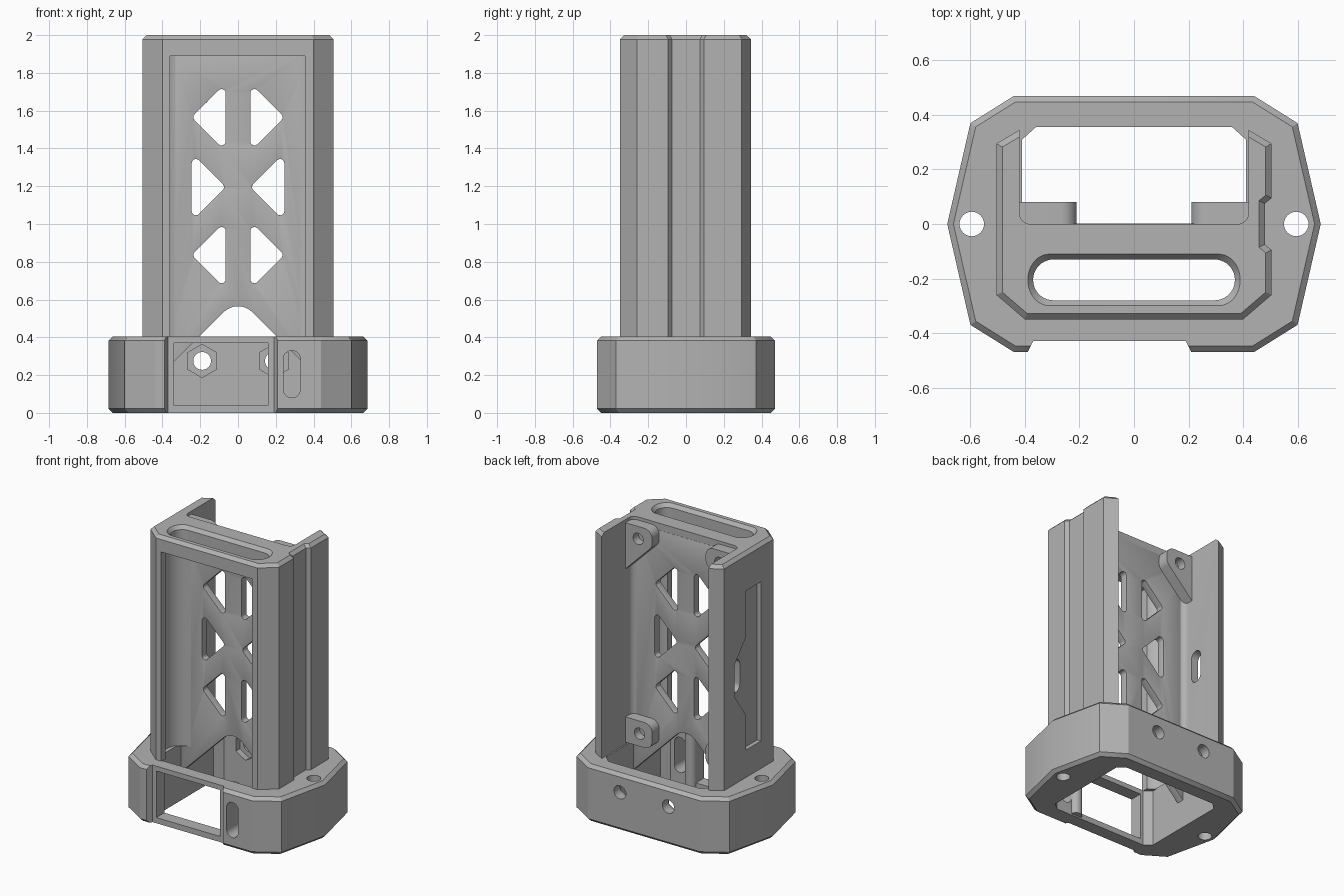
import bpy, bmesh, math
from mathutils import Vector

if "Cube" in bpy.data.objects:
    bpy.data.objects.remove(bpy.data.objects["Cube"])

grey = bpy.data.materials.new("grey_plastic")
grey.diffuse_color = (0.45, 0.45, 0.45, 1)
grey.use_nodes = True
grey.node_tree.nodes["Principled BSDF"].inputs["Base Color"].default_value = grey.diffuse_color


def fillet(pts, r, n=7):
    """Round every corner of a 2D polygon with radius r."""
    out = []
    for i, p in enumerate(pts):
        p = Vector(p)
        a = (Vector(pts[i - 1]) - p).normalized()
        b = (Vector(pts[(i + 1) % len(pts)]) - p).normalized()
        half = a.angle(b) / 2
        centre = p + (a + b).normalized() * (r / math.sin(half))
        t = r / math.tan(half)
        s, e = p + a * t - centre, p + b * t - centre
        sweep = s.angle_signed(e)
        for k in range(n + 1):
            ang = -sweep * k / n
            c, w = math.cos(ang), math.sin(ang)
            out.append((centre.x + s.x * c - s.y * w, centre.y + s.x * w + s.y * c))
    return out


def rect(x0, x1, y0, y1):
    return [(x0, y0), (x1, y0), (x1, y1), (x0, y1)]


def ngon(cx, cy, r, n, start=0.0):
    return [(cx + r * math.cos(start + 2 * math.pi * k / n),
             cy + r * math.sin(start + 2 * math.pi * k / n)) for k in range(n)]


def prism(name, pts, a, b, axis="z", grow=(1, 1), chamfer=()):
    """Extrude a 2D profile from a to b; grow scales the far end about its middle."""
    place = {"z": lambda u, v, w: (u, v, w), "y": lambda u, v, w: (u, w, v),
             "x": lambda u, v, w: (w, u, v)}[axis]
    cu = (min(p[0] for p in pts) + max(p[0] for p in pts)) / 2
    cv = (min(p[1] for p in pts) + max(p[1] for p in pts)) / 2
    bm = bmesh.new()
    lo = [bm.verts.new(place(u, v, a)) for u, v in pts]
    hi = [bm.verts.new(place(cu + (u - cu) * grow[0], cv + (v - cv) * grow[1], b)) for u, v in pts]
    caps = {"low": bm.faces.new(lo), "high": bm.faces.new(hi)}
    for i in range(len(pts)):
        j = (i + 1) % len(pts)
        bm.faces.new((lo[i], lo[j], hi[j], hi[i]))
    bmesh.ops.recalc_face_normals(bm, faces=bm.faces[:])
    edges = [e for c in chamfer for e in caps[c].edges]
    if edges:
        bmesh.ops.bevel(bm, geom=edges, offset=0.022, segments=1, affect="EDGES")
    me = bpy.data.meshes.new(name)
    bm.to_mesh(me)
    bm.free()
    me.materials.append(grey)
    ob = bpy.data.objects.new(name, me)
    bpy.context.collection.objects.link(ob)
    return ob


def apply_mod(ob, mod):
    bpy.context.view_layer.objects.active = ob
    bpy.ops.object.modifier_apply(modifier=mod.name)


def cut(ob, cutters):
    for c in cutters:
        m = ob.modifiers.new("cut", "BOOLEAN")
        m.operation, m.solver, m.object = "DIFFERENCE", "EXACT", c
        apply_mod(ob, m)
        bpy.data.objects.remove(c)


def smooth(ob):
    bpy.ops.object.select_all(action="DESELECT")
    ob.select_set(True)
    bpy.context.view_layer.objects.active = ob
    bpy.ops.object.shade_smooth_by_angle(angle=math.radians(27))


# Base housing: chamfered eight-sided ring with a pointed side on each end
half = [(0.60, -0.37), (0.685, 0), (0.60, 0.37), (0.44, 0.47)]
outline = [(0.44, -0.47)] + half + [(-x, y) for x, y in reversed(half)] + [(-0.44, -0.47)]
base = prism("base_housing", outline, 0, 0.405, chamfer=("low", "high"))
cavity = [(-0.41, -0.30), (-0.36, -0.34), (0.36, -0.34), (0.41, -0.30),
          (0.41, 0.31), (0.36, 0.355), (-0.36, 0.355), (-0.41, 0.31)]
cutters = [
    prism("cavity", cavity, -0.1, 0.5),
    prism("front_recess", [(-0.405, -0.5), (-0.37, -0.43), (0.19, -0.43), (0.225, -0.5)], -0.1, 0.5),
    prism("front_window", rect(-0.34, 0.16, 0.04, 0.37), -0.6, -0.2, "y"),
    prism("front_slot", fillet(rect(0.24, 0.33, 0.08, 0.33), 0.0449), -0.6, -0.2, "y"),
]
for s in (-1, 1):
    cutters += [
        prism("screw_hole", ngon(s * 0.595, 0, 0.045, 32), -0.1, 0.5),
        prism("back_hole", ngon(s * 0.19, 0.275, 0.047, 32), 0.3, 0.6, "y"),
        prism("nut_pocket", ngon(s * 0.19, 0.275, 0.088, 6, math.pi / 2), 0.3, 0.40, "y"),
    ]
cut(base, cutters)

# Round post behind the front wall, between window and slot
post = prism("inner_post", ngon(0.2, -0.345, 0.042, 32), 0.01, 0.39)

# Tower shell: open front and back, cap on the front half, groove down the right side
tower = prism("tower_shell", [
    (-0.505, -0.26), (-0.40, -0.35), (0.40, -0.35), (0.505, -0.26),
    (0.505, -0.095), (0.48, -0.075), (0.48, 0.075), (0.505, 0.095),
    (0.505, 0.295), (0.42, 0.345), (-0.42, 0.345), (-0.505, 0.295)], 0.40, 2.0, chamfer=("high",))
top_slot = fillet(rect(-0.37, 0.37, -0.28, -0.13), 0.0749, 10)
cut(tower, [
    prism("front_bay", fillet(rect(-0.44, 0.44, -0.31, -0.05), 0.1299, 10), 0.3, 1.89),
    prism("front_opening", rect(-0.36, 0.355, -0.5, -0.18), 0.3, 1.89, "z"),
    prism("back_bay", fillet(rect(-0.42, 0.42, 0, 0.6), 0.04), 0.3, 2.1),
    prism("plate_gap", rect(-0.3, 0.3, -0.12, 0.1), 0.3, 1.89),
    prism("top_slot", top_slot, 1.8, 2.1),
    prism("top_slot_chamfer", top_slot, 1.975, 2.001, grow=(1.055, 1.27)),
    prism("side_pocket", [(-0.12, 0.6), (0.05, 0.6), (0.05, 0.85), (0.18, 1.03),
                          (0.18, 1.25), (0.05, 1.40), (0.05, 1.73), (-0.12, 1.73)],
          -0.6, -0.475, "x"),
    prism("side_slot", fillet(rect(0.075, 0.165, 1.03, 1.26), 0.0449), -0.6, -0.3, "x"),
])

# Middle plate: six triangular windows and an arch at the foot
plate = prism("middle_plate", rect(-0.42, 0.42, 0.2, 1.95), -0.052, 0.001, "y")
cutters = [prism("arch", fillet([(0, 0.61), (-0.7, -0.09), (0.7, -0.09)], 0.11, 8), -0.3, 0.3, "y")]
for s in (-1, 1):
    for zc, edge, tip in ((1.565, 0.065, 0.245), (1.195, 0.245, 0.065), (0.835, 0.065, 0.245)):
        tri = [(s * edge, zc - 0.18), (s * edge, zc + 0.18), (s * tip, zc)]
        cutters.append(prism("triangle", fillet(tri, 0.022, 8), -0.3, 0.3, "y"))
cut(plate, cutters)
bev = plate.modifiers.new("soft_edges", "BEVEL")
bev.width, bev.segments, bev.limit_method, bev.angle_limit = 0.013, 3, "ANGLE", math.radians(60)
apply_mod(plate, bev)

# Screw bosses on the back of the plate
parts = [base, post, tower, plate]
for s, side in ((-1, "left"), (1, "right")):
    upper = [(s * 0.43, 1.978), (s * 0.21, 1.978), (s * 0.21, 1.86), (s * 0.43, 1.64)]
    lower = [(s * 0.43, 0.60), (s * 0.21, 0.60), (s * 0.21, 0.42), (s * 0.43, 0.42)]
    for level, prof, hx, hz in (("upper", upper, 0.32, 1.89), ("lower", lower, 0.31, 0.51)):
        rounded = [prof[0]] + fillet(prof, 0.06)[8:24] + [prof[3]]
        boss = prism(f"{level}_boss_{side}", rounded, -0.01, 0.08, "y")
        cut(boss, [prism("hole", ngon(s * hx, hz, 0.04, 24), 0.02, 0.2, "y")])
        parts.append(boss)

for ob in parts:
    smooth(ob)
